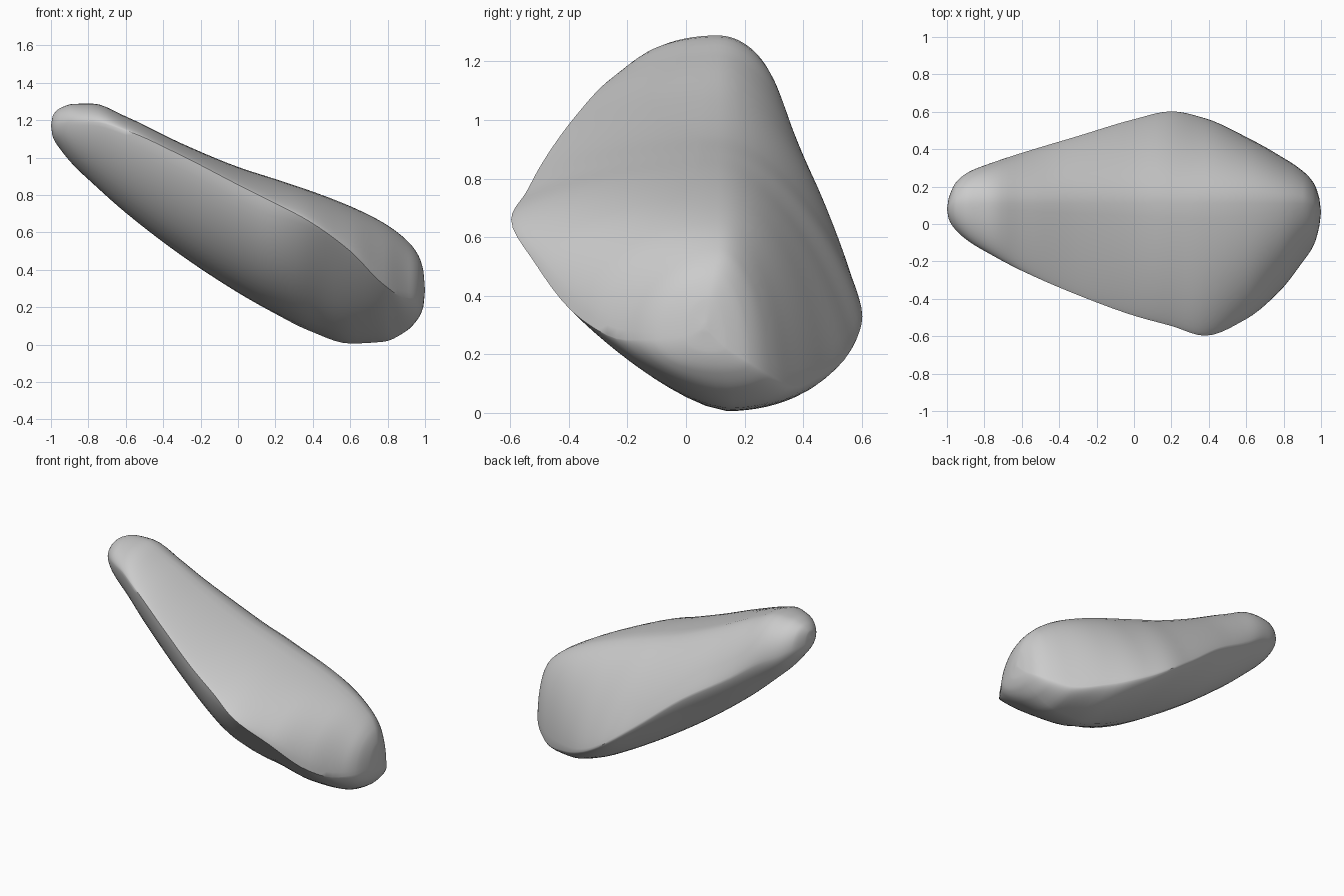
import bpy, bmesh, math

if "Cube" in bpy.data.objects:
    bpy.data.objects.remove(bpy.data.objects["Cube"])

# Stations along x: x, front rim (y, z), back rim (y, z), crest z, belly z
ST = [
    (-1.0, .08, 1.17, .08, 1.17, 1.17, 1.17),
    (-.99, .025, 1.17, .14, 1.15, 1.225, 1.11),
    (-.95, -.035, 1.18, .225, 1.13, 1.265, 1.045),
    (-.88, -.095, 1.19, .28, 1.09, 1.287, .96),
    (-.78, -.155, 1.19, .32, 1.04, 1.289, .865),
    (-.6, -.25, 1.145, .38, .91, 1.22, .705),
    (-.3, -.38, 1.01, .47, .72, 1.075, .475),
    (0, -.49, .855, .56, .48, .95, .278),
    (.2, -.545, .755, .602, .33, .885, .165),
    (.38, -.597, .66, .565, .22, .825, .075),
    (.6, -.508, .50, .465, .13, .74, .006),
    (.78, -.358, .32, .365, .09, .65, .016),
    (.9, -.205, .25, .285, .13, .56, .073),
    (.96, -.115, .25, .22, .17, .485, .135),
    (.99, -.015, .26, .14, .22, .40, .20),
    (1.0, .065, .29, .065, .29, .29, .29),
]
SUB, N = 5, 14


def ramp(x, a, b):
    t = min(max((x - a) / (b - a), 0), 1)
    return t * t * (3 - 2 * t)


def secant(i, c):
    return (ST[i + 1][c] - ST[i][c]) / (ST[i + 1][0] - ST[i][0])


def slope(k, c):
    """Average of neighbouring secants, limited so nothing overshoots."""
    if k == 0 or k == len(ST) - 1:
        return secant(min(k, len(ST) - 2), c)
    a, b = secant(k - 1, c), secant(k, c)
    return 2 * a * b / (a + b) if a * b > 0 else 0


def blend(i, t):
    a, b = ST[i], ST[i + 1]
    h = b[0] - a[0]
    out = [a[0] + h * t]
    for c in range(1, 7):
        out.append(a[c] * (2*t**3 - 3*t*t + 1) + b[c] * (3*t*t - 2*t**3)
                   + h * slope(i, c) * (t**3 - 2*t*t + t)
                   + h * slope(i + 1, c) * (t**3 - t*t))
    return out


def section(x, yf, zf, yb, zb, zt, zl):
    """Lens section: sharp rims mid-length, rounder towards the tips."""
    k = ramp(x, .2, .8) if x > 0 else ramp(-x, .4, .9)
    w = min(1, (yb - yf) / .45)
    mid = (yf + yb) / 2
    crest = mid + (.11 - mid) * w
    belly = mid + (.14 - mid) * w
    # front belly is flatter under the heavy end
    g = ramp(x, .1, .5) * (1 - ramp(x, .82, 1))
    # (power, roundness) for each quarter of the section
    shape = {(1, 0): (2, .85 - .33 * k), (1, 1): (1.7 + .3 * k, .85 - .33 * k),
             (-1, 0): (2 - .5 * g, .65 + .33 * g - .15 * ramp(abs(x), .8, 1)),
             (-1, 1): (2, .68 - .18 * ramp(abs(x), .6, .95))}
    pts = []
    for ym, zm, sgn in ((crest, zt, 1), (belly, zl, -1)):
        for j in range(2 * N):
            s = math.sin(sgn * (-math.pi / 2 + math.pi * j / (2 * N)))
            ye, ze = (yf, zf) if s < 0 else (yb, zb)
            p, r = shape[(sgn, int(s >= 0))]
            f = max(0, 1 - abs(s) ** p) ** r
            pts.append((x, ym + (ye - ym) * abs(s), ze + (zm - ze) * f))
    return pts


# Tapered blade-shaped stone, lofted tip to tip
bm = bmesh.new()
rings = []
for i in range(len(ST) - 1):
    for j in range(SUB):
        if i or j:
            rings.append([bm.verts.new(p) for p in section(*blend(i, j / SUB))])
M = 4 * N
for a, b in zip(rings, rings[1:]):
    for j in range(M):
        bm.faces.new((a[j], a[(j + 1) % M], b[(j + 1) % M], b[j]))
for st, ring in ((ST[0], rings[0]), (ST[-1], rings[-1])):
    tip = bm.verts.new(st[:3])
    for j in range(M):
        bm.faces.new((tip, ring[j], ring[(j + 1) % M]))
bmesh.ops.recalc_face_normals(bm, faces=bm.faces)

mesh = bpy.data.meshes.new("blade_stone")
bm.to_mesh(mesh)
bm.free()
obj = bpy.data.objects.new("blade_stone", mesh)
bpy.context.collection.objects.link(obj)
bpy.context.view_layer.objects.active = obj
obj.select_set(True)
bpy.ops.object.shade_smooth_by_angle(angle=math.radians(40))
